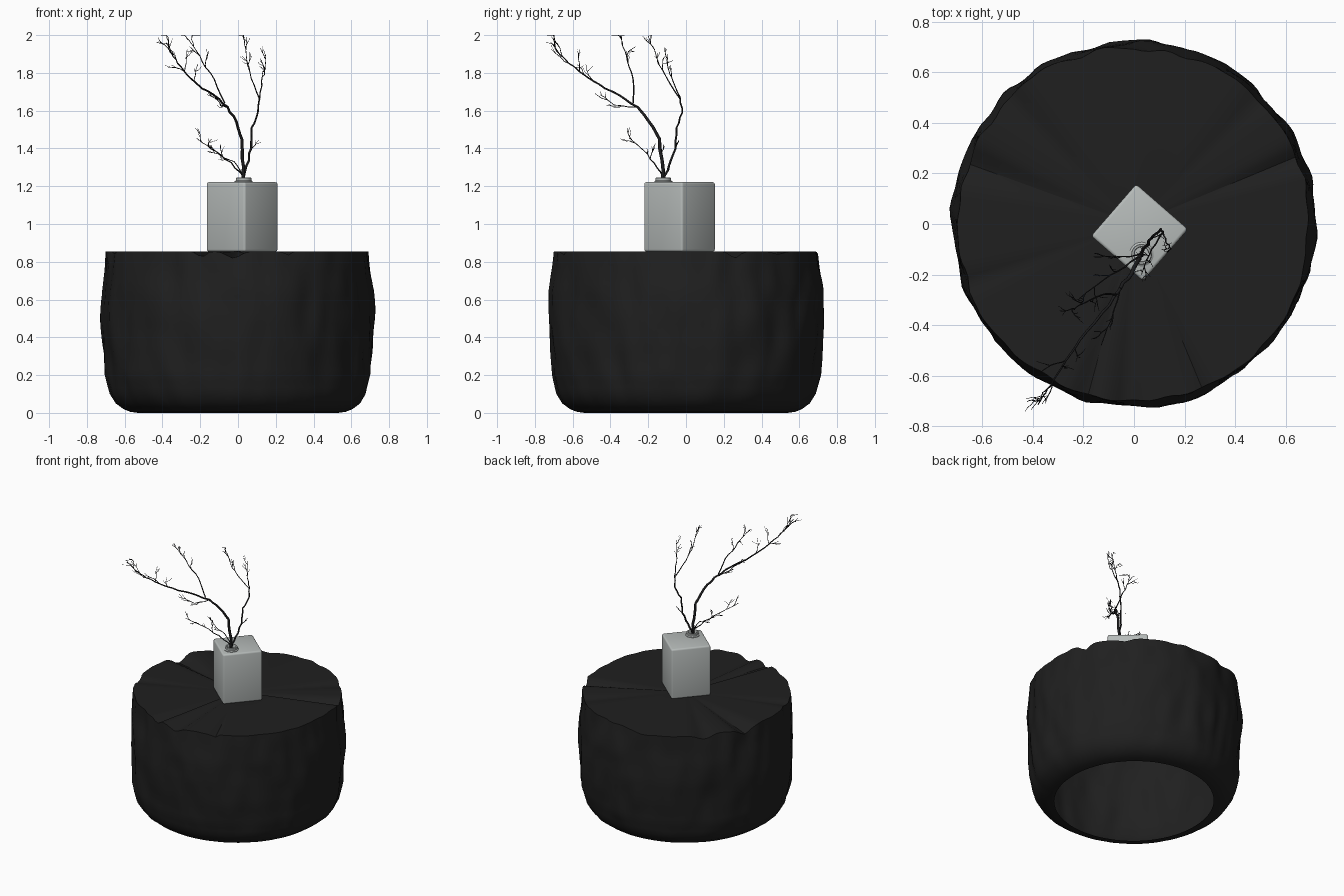
import bpy, bmesh, math, random
from mathutils import Vector, noise

if "Cube" in bpy.data.objects:
    bpy.data.objects.remove(bpy.data.objects["Cube"])

random.seed(7)


def material(name, col):
    m = bpy.data.materials.new(name)
    m.diffuse_color = (*col, 1)
    m.use_nodes = True
    m.node_tree.nodes["Principled BSDF"].inputs["Base Color"].default_value = m.diffuse_color
    return m


DARK = material("charred wood", (0.014, 0.014, 0.014))
GREY = material("pale grey ceramic", (0.47, 0.50, 0.49))
TWIG = material("dark twig", (0.012, 0.012, 0.013))


def finish(name, bm, mat, angle=35):
    me = bpy.data.meshes.new(name)
    bm.to_mesh(me)
    bm.free()
    ob = bpy.data.objects.new(name, me)
    bpy.context.collection.objects.link(ob)
    me.materials.append(mat)
    bpy.ops.object.select_all(action='DESELECT')
    ob.select_set(True)
    bpy.context.view_layer.objects.active = ob
    bpy.ops.object.shade_smooth_by_angle(angle=math.radians(angle))
    return ob


def lathe(bm, profile, n, shape=None):
    """Rings of (radius, z) joined by quads; shape bends each point."""
    rings = []
    for r, z in profile:
        ring = []
        for i in range(n):
            a = 2 * math.pi * i / n
            rr, zz = shape(a, r, z) if shape else (r, z)
            ring.append(bm.verts.new((rr * math.cos(a), rr * math.sin(a), zz)))
        rings.append(ring)
    for lo, hi in zip(rings, rings[1:]):
        for i in range(n):
            j = (i + 1) % n
            bm.faces.new((lo[i], lo[j], hi[j], hi[i]))
    return rings


# Stump: lumpy shell, open below, with a cracked fan on top
TOP = 0.855
CRACKS = [(22, 3, .035), (45, 4, .015), (105, 12, .02), (135, 5, .03), (160, 5, .05),
          (-68, 2, .02), (-92, 4, .035), (-106, 2.5, .03), (200, 3, .015)]


def bark(a, r, z):
    c, s = math.cos(a), math.sin(a)
    k = min(1, 0.1 + z / 0.2)
    big = noise.noise(Vector((c * 2.2, s * 2.2, z * 3 + 5)))
    fine = noise.noise(Vector((c * 7, s * 7, z * 4.5 + 1.5 * c)))
    ridge = 0.5 - abs(noise.noise(Vector((c * 4 + z, s * 4, z * 1.5 + 9))))
    r += k * (0.016 * big + 0.014 * fine + 0.016 * (ridge - 0.25))
    r += 0.008 * abs(s)
    if z > 0.7:
        dip = 0
        for deg, w, d in CRACKS:
            t = (math.degrees(a) - deg + 180) % 360 - 180
            dip += d * math.exp(-(t / w) ** 2)
        z -= dip * (z - 0.7) / (TOP - 0.7)
    return r, z


KEYS = [(0, .53), (.006, .57), (.02, .605), (.05, .645), (.1, .675), (.2, .70), (.35, .71),
        (.5, .714), (.65, .71), (.75, .70), (TOP, .69)]
profile = []
for (z0, r0), (z1, r1) in zip(KEYS, KEYS[1:]):
    steps = max(1, round((z1 - z0) / 0.03))
    profile += [(r0 + (r1 - r0) * i / steps, z0 + (z1 - z0) * i / steps) for i in range(steps)]
profile.append((KEYS[-1][1], TOP))
bm = bmesh.new()
rim = lathe(bm, profile, 144, bark)[-1]
hub = bm.verts.new((0, 0, TOP))
for i in range(len(rim)):
    bm.faces.new((rim[i], rim[(i + 1) % len(rim)], hub))
finish("stump", bm, DARK, 40)

# Square vase, turned on the stump
bm = bmesh.new()
bmesh.ops.create_cube(bm, size=1)
bmesh.ops.scale(bm, vec=(.272, .272, .368), verts=bm.verts)
bmesh.ops.bevel(bm, geom=bm.edges[:], offset=.012, segments=3, profile=.5, affect='EDGES')
vase = finish("vase", bm, GREY, 40)
vase.location = (.022, -.034, 1.038)
vase.rotation_euler.z = math.radians(-41)

# Neck of the vase, off-centre
bm = bmesh.new()
rings = lathe(bm, [(.048, 1.215), (.048, 1.226), (.041, 1.231), (.041, 1.243), (.038, 1.246),
                   (.031, 1.246), (.029, 1.243), (.029, 1.223)], 32)
bm.faces.new(rings[-1])
neck = finish("vase_neck", bm, GREY)
neck.location = (.03, -.12, 0)

# Branches: tapered tubes along hand-placed paths, with random twigs
cu = bpy.data.curves.new("branches", 'CURVE')
cu.dimensions = '3D'
cu.bevel_depth = 1
cu.bevel_resolution = 1
cu.use_fill_caps = True


def tube(points, r0, r1):
    sp = cu.splines.new('POLY')
    sp.points.add(len(points) - 1)
    for i, (q, p) in enumerate(zip(sp.points, points)):
        q.co = (p[0], p[1], min(p[2], 1.999), 1)
        q.radius = r0 + (r1 - r0) * i / (len(points) - 1)


def crooked(points, wobble):
    """Split each step and nudge the midpoints so the stem looks grown."""
    out = [Vector(points[0])]
    for p, q in zip(points, points[1:]):
        p, q = Vector(p), Vector(q)
        for t in (1 / 3, 2 / 3):
            out.append(p.lerp(q, t) + Vector([random.uniform(-wobble, wobble) for _ in "xyz"]))
        out.append(q)
    return out


def twig(start, heading, length, r, depth):
    pts, d = [start], heading.normalized()
    for _ in range(5):
        d = (d + Vector([random.uniform(-.35, .35) for _ in "xyz"]) + Vector((0, 0, .1))).normalized()
        pts.append(pts[-1] + d * length / 5)
    tube(pts, r, r * .5)
    if depth:
        for k in (2, 3):
            side = Vector([random.uniform(-1, 1) for _ in "xyz"])
            twig(pts[k], d + side * .7, length * .5, r * .7, depth - 1)


def branch(points, r0, r1, twigs, length):
    pts = crooked(points, .005)
    tube(pts, r0, r1)
    n = len(pts)
    for k in range(twigs):
        i = min(n - 2, int(n * (.4 + .6 * k / twigs)))
        along = (pts[i + 1] - pts[i - 1]).normalized()
        side = Vector([random.uniform(-1, 1) for _ in "xyz"])
        twig(pts[i], along + side * .6, length * random.uniform(.6, 1.1), .0024, 1)


branch([(.03, -.12, 1.225), (.03, -.122, 1.3), (.02, -.14, 1.45), (-.008, -.195, 1.54),
        (-.055, -.257, 1.62)], .010, .007, 0, 0)
branch([(-.055, -.257, 1.62), (-.125, -.35, 1.68), (-.215, -.46, 1.74), (-.27, -.54, 1.79),
        (-.32, -.62, 1.85), (-.35, -.67, 1.90), (-.38, -.715, 1.96)], .006, .002, 7, .12)
branch([(-.07, -.28, 1.64), (-.125, -.28, 1.765), (-.19, -.31, 1.86), (-.235, -.335, 1.94),
        (-.245, -.34, 1.999)], .004, .0015, 4, .1)
branch([(-.055, -.257, 1.62), (-.09, -.38, 1.63), (-.13, -.48, 1.69)], .003, .0015, 2, .08)
branch([(.03, -.12, 1.225), (.045, -.09, 1.31), (.07, -.055, 1.4), (.072, -.05, 1.51),
        (.105, -.02, 1.59), (.115, -.03, 1.67)], .007, .004, 1, .08)
branch([(.115, -.03, 1.67), (.125, -.07, 1.76), (.14, -.09, 1.81), (.145, -.10, 1.90)],
       .0035, .0015, 3, .09)
branch([(.115, -.03, 1.66), (.07, -.1, 1.77), (.045, -.155, 1.88), (.03, -.20, 1.999)],
       .0035, .0015, 4, .1)
branch([(.03, -.12, 1.25), (-.035, -.17, 1.325), (-.125, -.225, 1.39), (-.22, -.30, 1.455)],
       .004, .0015, 4, .1)
branch([(.03, -.12, 1.25), (-.02, -.13, 1.33), (-.09, -.13, 1.36), (-.16, -.13, 1.42)],
       .003, .0015, 2, .08)

ob = bpy.data.objects.new("branches", cu)
bpy.context.collection.objects.link(ob)
cu.materials.append(TWIG)
bpy.ops.object.select_all(action='DESELECT')
ob.select_set(True)
bpy.context.view_layer.objects.active = ob
bpy.ops.object.convert(target='MESH')
bpy.ops.object.shade_smooth()
